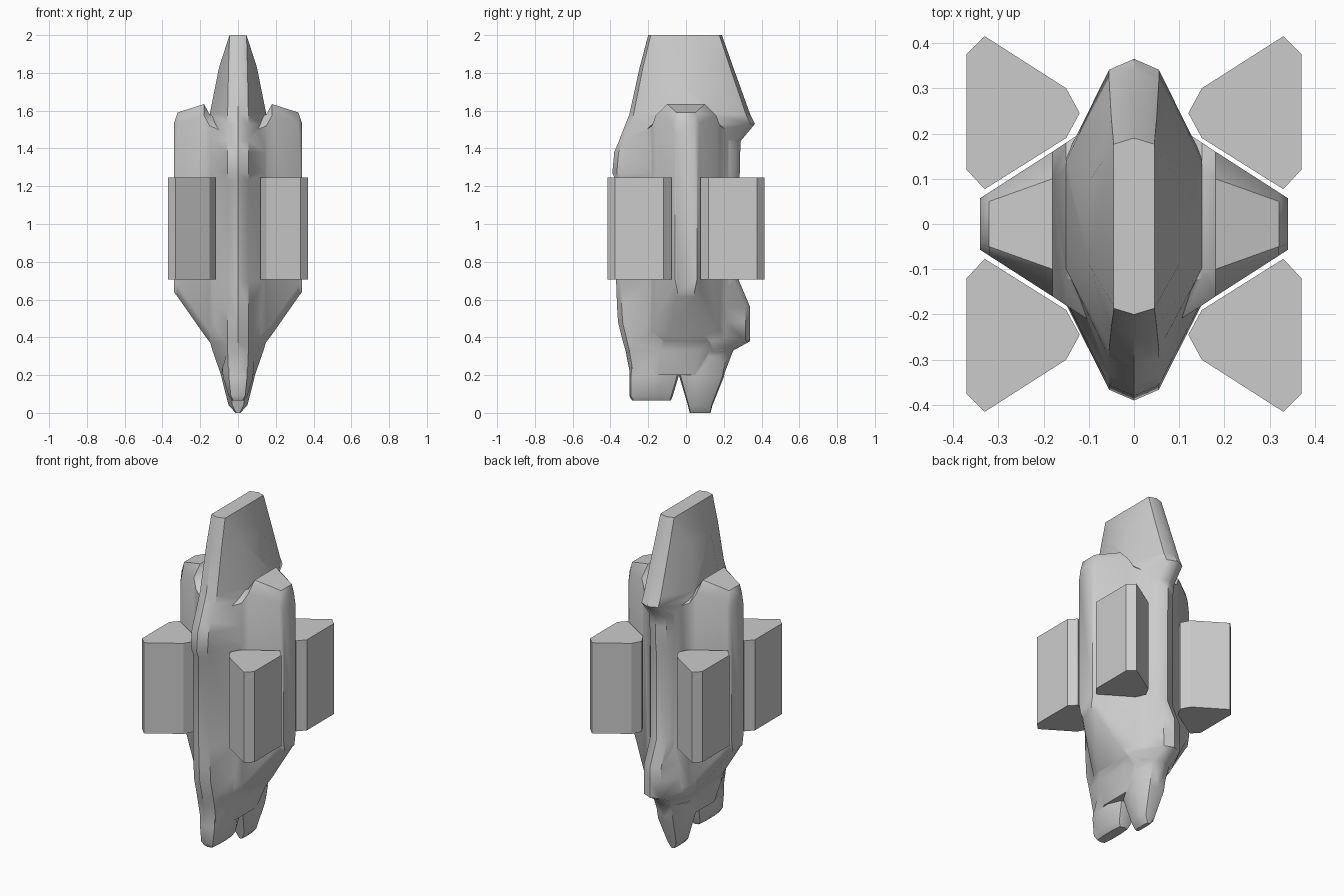
import bpy, bmesh, math

if "Cube" in bpy.data.objects:
    bpy.data.objects.remove(bpy.data.objects["Cube"])


def loft(name, rings):
    """Skin a list of equal-length point rings and cap both ends."""
    bm = bmesh.new()
    loops = [[bm.verts.new(p) for p in r] for r in rings]
    n = len(rings[0])
    for a, b in zip(loops, loops[1:]):
        for i in range(n):
            j = (i + 1) % n
            bm.faces.new((a[i], a[j], b[j], b[i]))
    bm.faces.new(loops[0])
    bm.faces.new(loops[-1])
    bmesh.ops.recalc_face_normals(bm, faces=bm.faces)
    me = bpy.data.meshes.new(name)
    bm.to_mesh(me)
    bm.free()
    ob = bpy.data.objects.new(name, me)
    bpy.context.collection.objects.link(ob)
    return ob


def hull_ring(z, front, back, w, e):
    """Pointed lens section: w = half width amidships, e = at the edges."""
    c, h = (front + back) / 2, (back - front) / 2
    k = 0.9 if w == e else 0.37
    half = [(0, c - h), (e, c - h * 0.93), (w, c - h * k),
            (w, c + h * k), (e, c + h * 0.93), (0, c + h)]
    pts = half + [(-x, y) for x, y in half[-2:0:-1]]
    return [(x, y, z) for x, y in pts]


def wing_ring(x, bottom, top, d, cap):
    """Wing section at x: d = half depth, cap = half depth of the ridge."""
    return [(x, -cap, bottom), (x, cap, bottom), (x, d, bottom + 0.06),
            (x, d, top - 0.06), (x, cap, top), (x, -cap, top),
            (x, -d, top - 0.06), (x, -d, bottom + 0.06)]


# Central hull
body = loft("body", [hull_ring(*s) for s in [
    (2.00, -0.20, 0.19, 0.045, 0.045), (1.83, -0.245, 0.25, 0.10, 0.05),
    (1.58, -0.30, 0.34, 0.15, 0.055), (1.53, -0.32, 0.365, 0.15, 0.055),
    (1.44, -0.355, 0.29, 0.15, 0.055), (1.38, -0.38, 0.287, 0.15, 0.055),
    (1.27, -0.39, 0.285, 0.15, 0.055), (1.23, -0.37, 0.28, 0.15, 0.055),
    (0.70, -0.37, 0.28, 0.15, 0.055), (0.56, -0.365, 0.34, 0.15, 0.055),
    (0.48, -0.36, 0.34, 0.15, 0.055), (0.38, -0.335, 0.34, 0.15, 0.055),
    (0.33, -0.32, 0.25, 0.135, 0.055), (0.20, -0.295, 0.20, 0.09, 0.05)]])

# Lower prongs
front_prong = loft("front_prong", [hull_ring(*s) for s in [
    (0.30, -0.295, -0.02, 0.085, 0.045), (0.19, -0.300, -0.04, 0.080, 0.048),
    (0.09, -0.300, -0.07, 0.050, 0.038), (0.065, -0.285, -0.08, 0.030, 0.025)]])
rear_prong = loft("rear_prong", [hull_ring(*s) for s in [
    (0.30, -0.07, 0.225, 0.105, 0.05), (0.19, -0.035, 0.200, 0.088, 0.05),
    (0.04, 0.01, 0.140, 0.050, 0.03), (0.0, 0.02, 0.130, 0.012, 0.01)]])

# Side wings
parts = [front_prong, rear_prong]
for side in (-1, 1):
    parts.append(loft("wing", [wing_ring(side * x, *s) for x, *s in [
        (0.08, 0.30, 1.55, 0.225, 0.14), (0.15, 0.375, 1.58, 0.18, 0.12),
        (0.18, 0.415, 1.635, 0.16, 0.10), (0.32, 0.615, 1.59, 0.07, 0.05),
        (0.34, 0.64, 1.53, 0.057, 0.045)]]))

# Fuse hull, prongs and wings
for p in parts:
    m = body.modifiers.new("join", "BOOLEAN")
    m.operation, m.solver, m.object = "UNION", "EXACT", p
    p.hide_render = True
bpy.context.view_layer.objects.active = body
body.select_set(True)
for m in list(body.modifiers):
    bpy.ops.object.modifier_apply(modifier=m.name)
for p in parts:
    bpy.data.objects.remove(p)
bpy.ops.object.shade_smooth_by_angle(angle=math.radians(40))

# Four floating pods around the hull
plan = [(0.33, 0.415), (0.37, 0.375), (0.37, 0.12), (0.33, 0.077),
        (0.15, 0.19), (0.12, 0.245), (0.15, 0.30)]
for sx, xn in ((-1, "left"), (1, "right")):
    for sy, yn in ((-1, "front"), (1, "back")):
        loft(f"pod_{yn}_{xn}", [[(sx * x, sy * y, z) for x, y in plan]
                                for z in (0.705, 1.245)])
